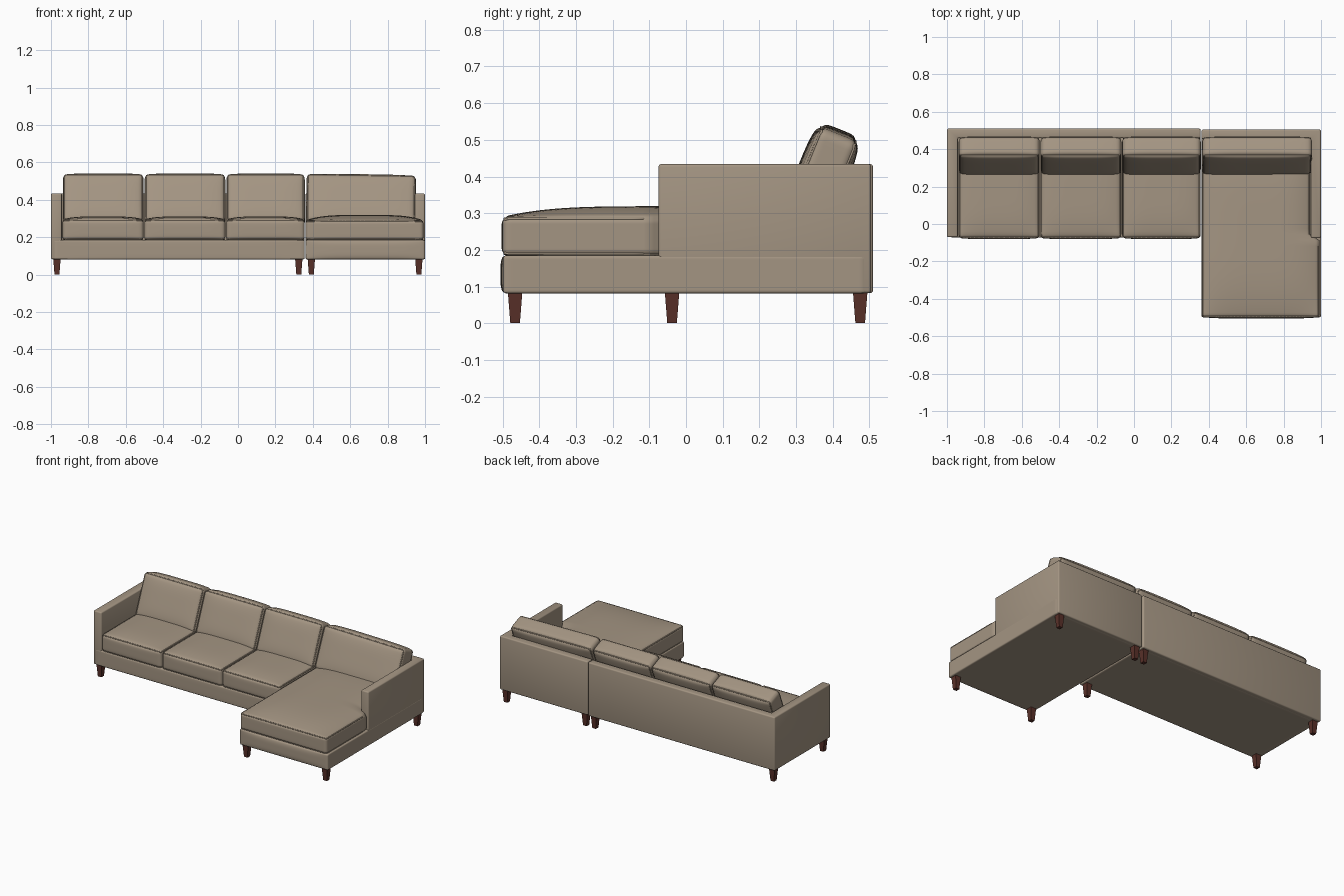
import bpy, bmesh, math
from mathutils import Vector, Matrix

if "Cube" in bpy.data.objects:
    bpy.data.objects.remove(bpy.data.objects["Cube"])


def material(name, rgb):
    m = bpy.data.materials.new(name)
    m.use_nodes = True
    m.diffuse_color = (*rgb, 1)
    bsdf = m.node_tree.nodes["Principled BSDF"]
    bsdf.inputs["Base Color"].default_value = (*rgb, 1)
    bsdf.inputs["Roughness"].default_value = 0.8
    return m


fabric = material("beige fabric", (0.37, 0.30, 0.225))
wood = material("dark red wood", (0.10, 0.03, 0.022))


def add(name, bm, mat):
    bmesh.ops.recalc_face_normals(bm, faces=bm.faces)
    mesh = bpy.data.meshes.new(name)
    bm.to_mesh(mesh)
    bm.free()
    mesh.materials.append(mat)
    ob = bpy.data.objects.new(name, mesh)
    bpy.context.collection.objects.link(ob)
    return ob


def activate(ob):
    bpy.ops.object.select_all(action='DESELECT')
    ob.select_set(True)
    bpy.context.view_layer.objects.active = ob


def prism(name, outline, z0, z1, bevel=0.008):
    """Upright extrusion of a plan outline with softened edges."""
    bm = bmesh.new()
    face = bm.faces.new([bm.verts.new((x, y, z0)) for x, y in outline])
    ext = bmesh.ops.extrude_face_region(bm, geom=[face])
    top = [g for g in ext["geom"] if isinstance(g, bmesh.types.BMVert)]
    bmesh.ops.translate(bm, verts=top, vec=(0, 0, z1 - z0))
    ob = add(name, bm, fabric)
    mod = ob.modifiers.new("soft edges", 'BEVEL')
    mod.width, mod.segments = bevel, 3
    activate(ob)
    bpy.ops.object.modifier_apply(modifier=mod.name)
    bpy.ops.object.shade_smooth_by_angle(angle=math.radians(40))
    return ob


def cushion(name, size, place, radius, bulge, seam_axis=None, cuts=23, adjust=None):
    """Rounded box with swollen faces and optional piping round two faces."""
    half = Vector(size) / 2

    def shape(co):
        s = [math.sin(c * math.pi / 2) for c in co]
        p = Vector([h * c for h, c in zip(half, s)])
        core = Vector([max(-h + radius, min(h - radius, c)) for h, c in zip(half, p)])
        p = core + (p - core).normalized() * radius
        for i in range(3):
            j, k = (i + 1) % 3, (i + 2) % 3
            p[i] += s[i] * bulge[i] * (1 - s[j] ** 4) * (1 - s[k] ** 4)
        return place @ (adjust(p) if adjust else p)

    bm = bmesh.new()
    bmesh.ops.create_cube(bm, size=2)
    bmesh.ops.subdivide_edges(bm, edges=bm.edges[:], cuts=cuts, use_grid_fill=True)
    for v in bm.verts:
        v.co = shape(v.co)
    ob = add(name, bm, fabric)
    for poly in ob.data.polygons:
        poly.use_smooth = True
    if seam_axis is None:
        return ob

    # piping along both edges of the seam axis
    n = cuts + 1
    side = [-1 + 2 * i / n for i in range(n)]
    loop = ([(t, -1) for t in side] + [(1, t) for t in side]
            + [(-t, 1) for t in side] + [(-1, -t) for t in side])
    curve = bpy.data.curves.new(name + "_piping", 'CURVE')
    curve.dimensions = '3D'
    curve.bevel_depth, curve.bevel_resolution = 0.0035, 1
    for end in (-1, 1):
        spline = curve.splines.new('POLY')
        spline.points.add(len(loop) - 1)
        spline.use_cyclic_u = True
        for pt, (a, b) in zip(spline.points, loop):
            co = (a, b, end) if seam_axis == 2 else (a, end, b)
            pt.co = (*shape(co), 1)
    curve.materials.append(fabric)
    pipe = bpy.data.objects.new(name + "_piping", curve)
    bpy.context.collection.objects.link(pipe)
    activate(pipe)
    bpy.ops.object.convert(target='MESH')
    return ob


def box(name, lo, hi, **kw):
    """Cushion or rail given by its two opposite corners."""
    lo, hi = Vector(lo), Vector(hi)
    return cushion(name, hi - lo, Matrix.Translation((lo + hi) / 2), **kw)


# Frames: back and arm in one piece, with a base rail inside
BOTTOM, RAIL, TOP = 0.082, 0.185, 0.434
prism("sofa_back_and_arm",
      [(-1, -0.07), (-0.942, -0.07), (-0.942, 0.46), (0.356, 0.46),
       (0.356, 0.51), (-1, 0.51)], BOTTOM, TOP)
prism("chaise_back_and_arm",
      [(0.361, 0.455), (0.945, 0.455), (0.945, -0.075), (0.999, -0.075),
       (0.999, 0.505), (0.361, 0.505)], BOTTOM, TOP)
box("sofa_base", (-0.985, -0.071, BOTTOM - 0.001), (0.356, 0.49, RAIL),
    radius=0.008, bulge=(0, 0.002, 0))
box("chaise_base", (0.361, -0.498, BOTTOM - 0.001), (1, 0.49, RAIL),
    radius=0.008, bulge=(0, 0.008, 0))

# Seat cushions
edges = [-0.94, -0.503, -0.066, 0.358]
for i in range(3):
    box(f"seat_cushion_{i + 1}", (edges[i] + 0.002, -0.075, 0.184),
        (edges[i + 1] - 0.002, 0.455, 0.295),
        radius=0.018, bulge=(0, 0.006, 0.016), seam_axis=2)


def notch(p):
    # narrow the cushion where it runs beside the arm
    if p.y > -0.062 and p.x > 0:
        p.x *= 1 - 0.05 / 0.315
    return p


box("chaise_cushion", (0.362, -0.5, 0.184), (0.992, 0.45, 0.29),
    radius=0.018, bulge=(0, 0.003, 0.029), seam_axis=2, cuts=47, adjust=notch)

# Leaning back cushions
spans = [(-0.936, -0.505, 0), (-0.499, -0.068, 0), (-0.062, 0.357, 0), (0.365, 0.95, 0.9)]
for i, (x0, x1, tilt) in enumerate(spans):
    place = (Matrix.Translation(((x0 + x1) / 2, 0.366, 0.393 - tilt * 0.004))
             @ Matrix.Rotation(math.radians(tilt), 4, 'Y')
             @ Matrix.Rotation(math.radians(-22), 4, 'X'))
    cushion(f"back_cushion_{i + 1}", (x1 - x0, 0.115, 0.276), place,
            radius=0.024, bulge=(0, 0.012, 0.008), seam_axis=1)

# Tapered square legs
feet = [(x, y) for x in (-0.968, 0.325) for y in (-0.038, 0.475)]
feet += [(x, y) for x in (0.392, 0.967) for y in (-0.466, 0.475)]
for i, (x, y) in enumerate(feet):
    bm = bmesh.new()
    bmesh.ops.create_cone(
        bm, cap_ends=True, segments=4, radius1=0.0185, radius2=0.028, depth=0.086,
        matrix=Matrix.Translation((x, y, 0.043)) @ Matrix.Rotation(math.pi / 4, 4, 'Z'))
    add(f"leg_{i + 1}", bm, wood)
